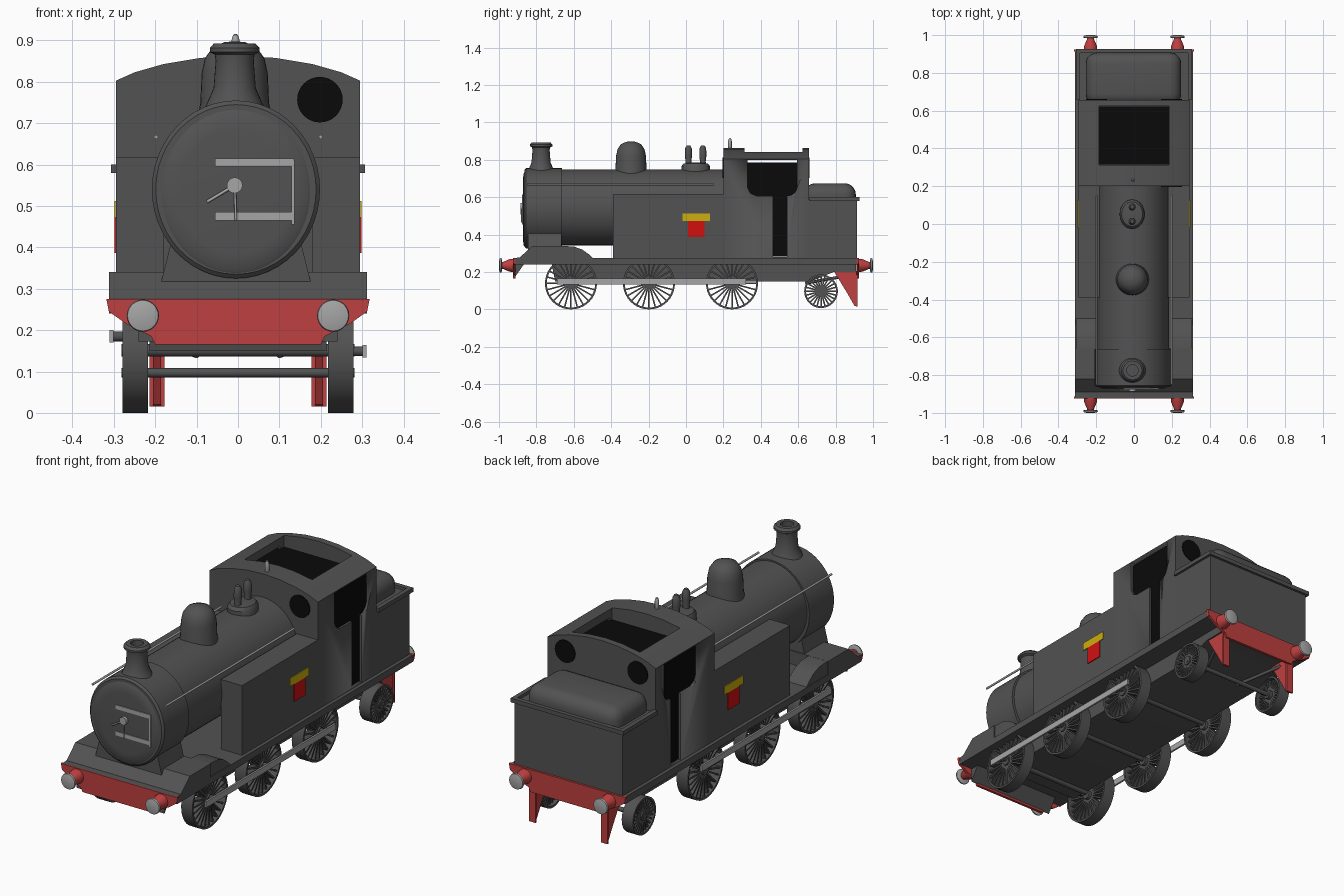
import bpy, bmesh, math
from mathutils import Matrix, Vector

cube = bpy.data.objects.get("Cube")
if cube:
    bpy.data.objects.remove(cube, do_unlink=True)


def colour(name, rgb):
    m = bpy.data.materials.new(name)
    m.use_nodes = True
    m.diffuse_color = (*rgb, 1)
    m.node_tree.nodes["Principled BSDF"].inputs["Base Color"].default_value = (*rgb, 1)
    return m


GREY = colour("dark grey paint", (0.085, 0.085, 0.085))
RED = colour("beam red", (0.52, 0.05, 0.05))
STEEL = colour("light steel", (0.38, 0.38, 0.38))
BLACK = colour("black interior", (0.003, 0.003, 0.003))
BADGE = colour("badge red", (0.65, 0.005, 0.005))
YELLOW = colour("badge yellow", (0.6, 0.43, 0.005))


def finish(name, bm, mat, smooth=True):
    bmesh.ops.remove_doubles(bm, verts=bm.verts, dist=1e-5)
    bmesh.ops.recalc_face_normals(bm, faces=bm.faces)
    me = bpy.data.meshes.new(name)
    bm.to_mesh(me)
    bm.free()
    me.materials.append(mat)
    if smooth:
        for p in me.polygons:
            p.use_smooth = True
        me.set_sharp_from_angle(angle=math.radians(35))
    ob = bpy.data.objects.new(name, me)
    bpy.context.collection.objects.link(ob)
    return ob


def add_box(bm, lo, hi, turn=None):
    lo, hi = Vector(lo), Vector(hi)
    mat = Matrix.Translation((lo + hi) / 2) @ Matrix.Diagonal((*(hi - lo), 1))
    bmesh.ops.create_cube(bm, size=1, matrix=turn @ mat if turn else mat)


def box(name, lo, hi, mat=GREY):
    bm = bmesh.new()
    add_box(bm, lo, hi)
    return finish(name, bm, mat, False)


def prism(name, pts, a, b, axis, mat=GREY):
    """Extrude an outline: along x the points are (y, z), along y they are (x, z)."""
    bm = bmesh.new()
    place = (lambda p, h: (h, *p)) if axis == "x" else (lambda p, h: (p[0], h, p[1]))
    face = bm.faces.new([bm.verts.new(place(p, a)) for p in pts])
    ext = bmesh.ops.extrude_face_region(bm, geom=[face])
    step = Vector((b - a, 0, 0) if axis == "x" else (0, b - a, 0))
    verts = [v for v in ext["geom"] if isinstance(v, bmesh.types.BMVert)]
    bmesh.ops.translate(bm, verts=verts, vec=step)
    return finish(name, bm, mat)


def add_lathe(bm, pts, loc, axis, n=32, squash=1.0, closed=False):
    """Turn (radius, height) points about an axis; squash narrows the width."""
    rings = []
    for r, h in pts:
        ring = []
        for i in range(n):
            t = math.tau * i / n
            u, v = r * math.cos(t) * squash, r * math.sin(t)
            co = {"x": (h, u, v), "y": (u, h, v), "z": (u, v, h)}[axis]
            ring.append(bm.verts.new(Vector(co) + Vector(loc)))
        rings.append(ring)
    pairs = list(zip(rings, rings[1:])) + ([(rings[-1], rings[0])] if closed else [])
    for p, q in pairs:
        for i in range(n):
            j = (i + 1) % n
            bm.faces.new((p[i], p[j], q[j], q[i]))
    if not closed:
        bm.faces.new(rings[0])
        bm.faces.new(rings[-1])


def lathe(name, pts, loc, axis, mat=GREY, n=32, squash=1.0):
    bm = bmesh.new()
    add_lathe(bm, pts, loc, axis, n, squash)
    return finish(name, bm, mat)


def rod(name, a, b, r, mat=GREY):
    a, b = Vector(a), Vector(b)
    bm = bmesh.new()
    turn = (b - a).to_track_quat("Z", "Y").to_matrix().to_4x4()
    bmesh.ops.create_cone(bm, cap_ends=True, segments=12, radius1=r, radius2=r,
                          depth=(b - a).length, matrix=Matrix.Translation((a + b) / 2) @ turn)
    return finish(name, bm, mat)


def cut(ob, cutter):
    mod = ob.modifiers.new("cut", "BOOLEAN")
    mod.object, mod.solver = cutter, "EXACT"
    bpy.context.view_layer.objects.active = ob
    bpy.ops.object.modifier_apply(modifier=mod.name)
    bpy.data.objects.remove(cutter, do_unlink=True)


# Boiler, smokebox and its door
CX = -0.005
lathe("boiler", [(.203, -.67), (.203, .21)], (CX, 0, .545), "y", n=48, squash=.94)
lathe("smokebox", [(.205, -.864), (.215, -.855), (.215, -.663)], (CX, 0, .54), "y", n=48, squash=.945)
lathe("smokebox_door", [(.15, -.872), (.19, -.869), (.203, -.86)], (CX, 0, .535), "y", n=48, squash=.91)
prism("saddle", [(-.19, .3), (.18, .3), (.15, .42), (-.16, .42)], -.845, -.665, "y")
for z in (.605, .475):
    box("door_hinge", (-.055, -.876, z - .01), (.135, -.864, z + .01), STEEL)
box("hinge_post", (.129, -.876, .455), (.136, -.862, .61), STEEL)
lathe("door_knob", [(.019, -.886), (.019, -.866)], (-.008, 0, .55), "y", STEEL, 20)
rod("door_handle", (-.008, -.88, .55), (-.075, -.88, .51), .004, STEEL)
rod("door_handle", (-.008, -.88, .55), (-.005, -.88, .465), .003, STEEL)

# Boiler fittings
lathe("chimney", [(.085, .71), (.064, .755), (.051, .785), (.046, .85), (.048, .866), (.06, .872),
                  (.06, .882), (.05, .893), (.03, .893), (.03, .86)], (-.008, -.775, 0), "z")
lathe("steam_dome", [(.09, .71), (.083, .75), (.08, .82), (.072, .857), (.053, .884),
                     (.025, .896), (.002, .898)], (-.008, -.294, 0), "z")
lathe("valve_base", [(.078, .72), (.077, .765), (.065, .78), (.03, .785)], (-.01, .052, 0), "z", squash=.85)
for y in (.013, .09):
    lathe("safety_valve", [(.019, .77), (.015, .79), (.019, .82), (.018, .86), (.01, .875), (.002, .877)],
          (-.01, y, 0), "z", n=16)
lathe("whistle", [(.004, .85), (.01, .86), (.01, .9), (.006, .913), (.002, .916)],
      (-.006, .235, 0), "z", STEEL, 12)
for x in (-.198, .2):
    rod("handrail", (x, -.85, .667), (x, .15, .667), .005, STEEL)

# Side tanks, cab and bunker
W = .295
for s in (-1, 1):
    x0, x1 = sorted((s * .18, s * W))
    box("side_tank", (x0, -.39, .27), (x1, .2, .617))
roof = [(-W, .27), (W, .27), (W, .803), (.25, .823), (.18, .843), (.09, .858), (0, .863),
        (-.09, .858), (-.18, .843), (-.25, .823), (-W, .803)]
cab = prism("cab", roof, .2, .657, "y")
opening = [(.33, .8), (.33, .65), (.345, .62), (.375, .607), (.465, .607), (.465, .28), (.54, .28),
           (.54, .607), (.565, .612), (.585, .628), (.594, .65), (.594, .8)]
cut(cab, prism("side_cutter", opening, -.5, .5, "x"))
cut(cab, box("roof_cutter", (-.185, .312, .77), (.185, .624, 1)))
box("cab_interior", (-.284, .315, .282), (.284, .622, .786), BLACK)


def window(x, y):
    lathe("cab_window", [(.055, y - .004), (.055, y + .004)], (x, 0, .757), "y", BLACK, 32)


window(.198, .2)
for x in (-.198, .198):
    window(x, .657)

box("bunker", (-W, .65, .27), (W, .915, .585))
for s in (-1, 1):
    x0, x1 = sorted((s * .285, s * .307))
    box("bunker_rim", (x0, .66, .58), (x1, .927, .6))
box("bunker_rim", (-.307, .905, .58), (.307, .927, .6))
coal = box("coal_heap", (-.255, .63, .5), (.25, .908, .674))
bev = coal.modifiers.new("round", "BEVEL")
bev.width, bev.segments = .06, 5
for p in coal.data.polygons:
    p.use_smooth = True

# Tank badges
for s in (-1, 1):
    x0, x1 = sorted((s * (W - .002), s * (W + .004)))
    box("badge_top", (x0, -.02, .472), (x1, .127, .512), YELLOW)
    box("badge_shield", (x0, .012, .386), (x1, .1, .472), BADGE)

# Footplate, raised front platform, splashers and frame
E = .312
box("footplate", (-E, -.92, .24), (E, .92, .274))
prism("front_platform", [(-.92, .25), (-.92, .275), (-.89, .277), (-.82, .34), (-.66, .34), (-.66, .25)],
      -E, E, "x")
for s in (-1, 1):
    x0, x1 = sorted((s * .205, s * .308))
    prism("splasher", [(-.67, .25), (-.67, .34), (-.6, .336), (-.555, .32), (-.52, .295), (-.49, .265),
                       (-.49, .25)], x0, x1, "x")
prism("frame", [(-.72, .25), (-.7, .15), (.66, .148), (.79, .2), (.91, .2), (.91, .25)], -.214, .214, "x")
prism("front_brace", [(-.915, .26), (-.915, .172), (-.86, .25)], -.24, .24, "x")

# Buffer beams, buffers and guard irons
beam = [(-.318, .275), (.318, .275), (.312, .245), (.27, .215), (.21, .185), (.2, .165),
        (-.2, .165), (-.21, .185), (-.27, .215), (-.312, .245)]
for s in (-1, 1):
    prism("buffer_beam", beam, s * .912, s * .925, "y", RED)
    for x in (-.23, .23):
        lathe("buffer_stock", [(.036, s * .92), (.033, s * .945), (.02, s * .975), (.016, s * .99)],
              (x, 0, .235), "y", RED, 24)
        lathe("buffer_head", [(.03, s * .984), (.039, s * .988), (.037, s * .996), (.02, s)],
              (x, 0, .235), "y", STEEL, 28)
    x0, x1 = sorted((s * .178, s * .214))
    prism("guard_iron", [(.79, .205), (.915, .205), (.915, .015), (.9, .02), (.86, .09)],
          x0 + .008, x1 - .008, "x", RED)
    box("guard_plate", (x0, .908, .015), (x1, .917, .18), RED)


# Spoked wheels, axles and coupling rods
def wheel(name, s, y, z, r, spokes=24):
    bm = bmesh.new()
    a, b, inner = s * .218, s * .279, r - .01
    add_lathe(bm, [(r, a), (r, b), (inner, b), (inner, a)], (0, y, z), "x", 40, closed=True)
    add_lathe(bm, [(.022, a), (.022, b)], (0, y, z), "x", 16)
    x0, x1 = sorted((s * .235, s * .272))
    for i in range(spokes):
        turn = Matrix.Translation((0, y, z)) @ Matrix.Rotation(math.tau * i / spokes, 4, "X")
        add_box(bm, (x0, -.004, .015), (x1, .004, inner + .003), turn)
    finish(name, bm, GREY)


for y, z, r, axle in ((-.615, .139, .139, .015), (-.198, .139, .139, .015),
                      (.246, .139, .139, .015), (.722, .097, .09, .011)):
    for s in (-1, 1):
        wheel("driving_wheel" if r > .1 else "trailing_wheel", s, y, z, r)
    h = z + .012 if r > .1 else z
    rod("axle", (-.281, y, h), (.281, y, h), axle)
for s, z in ((1, .149), (-1, .185)):
    x0, x1 = sorted((s * .301, s * .31))
    box("coupling_rod", (x0, -.69, z - .015), (x1, .32, z + .015), STEEL)
    for y in (-.615, -.198, .246):
        rod("crank_pin", (s * .26, y, z), (s * .303, y, z), .012)
    rod("brake_link", (s * .1, .64, .14), (s * .19, .86, .18), .008)
